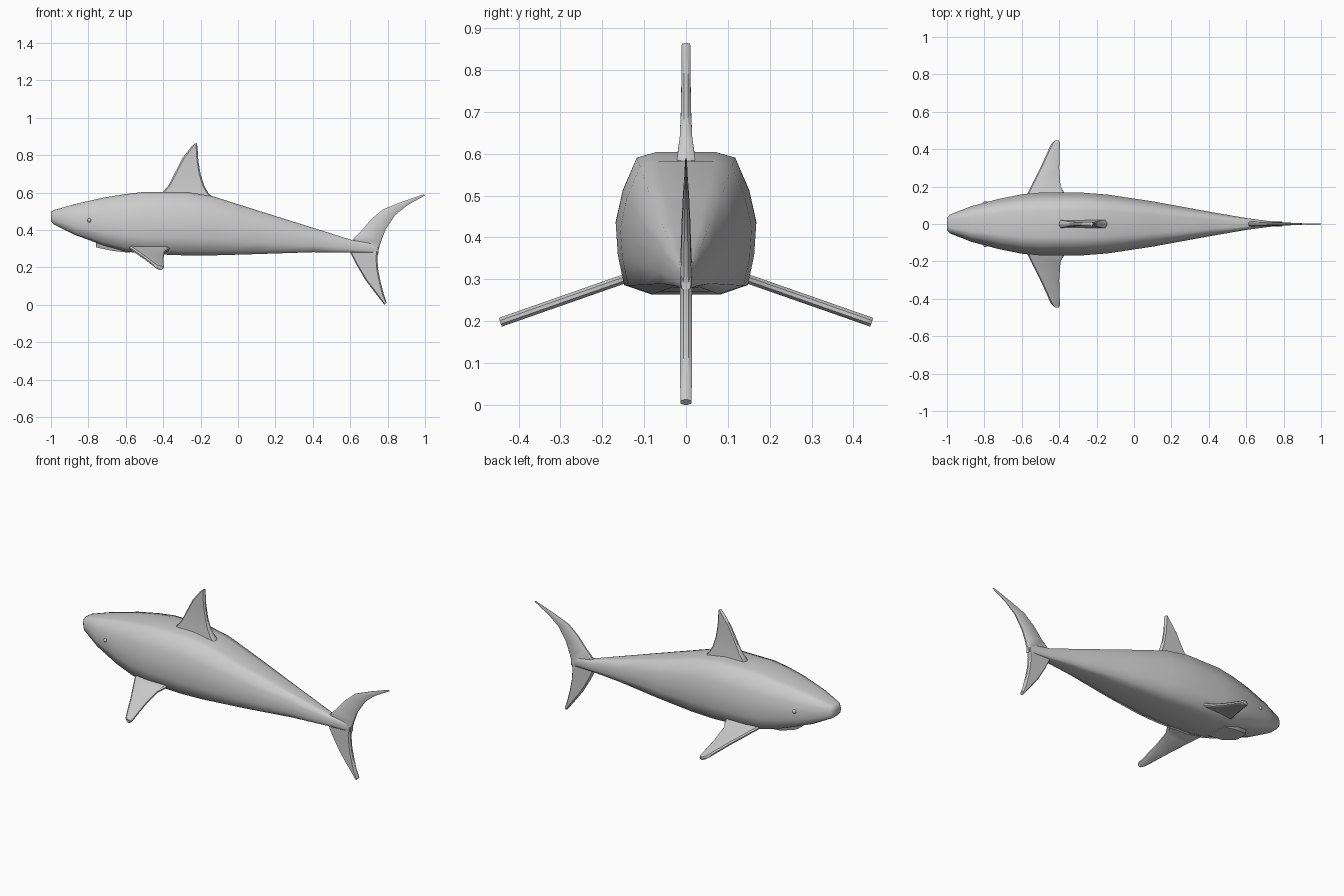
import bpy, bmesh
from mathutils import Vector

if "Cube" in bpy.data.objects:
    bpy.data.objects.remove(bpy.data.objects["Cube"])


def loft(name, rings, angle=0.7, mirror=False):
    """Skin a list of closed rings with equal point counts and cap the ends."""
    bm = bmesh.new()
    loops = [[bm.verts.new(p) for p in ring] for ring in rings]
    n = len(loops[0])
    for a, b in zip(loops, loops[1:]):
        for i in range(n):
            j = (i + 1) % n
            bm.faces.new((a[i], a[j], b[j], b[i]))
    bm.faces.new(loops[0])
    bm.faces.new(loops[-1][::-1])
    bmesh.ops.recalc_face_normals(bm, faces=bm.faces)
    mesh = bpy.data.meshes.new(name)
    bm.to_mesh(mesh)
    bm.free()
    ob = bpy.data.objects.new(name, mesh)
    bpy.context.collection.objects.link(ob)
    bpy.ops.object.select_all(action='DESELECT')
    bpy.context.view_layer.objects.active = ob
    ob.select_set(True)
    bpy.ops.object.shade_smooth_by_angle(angle=angle)
    if mirror:
        mod = ob.modifiers.new("mirror", 'MIRROR')
        mod.use_axis = (False, True, False)
    return ob


def blade(lead, trail, t, normal):
    """Six-point fin section with narrow chamfered edges."""
    lead, trail, nrm = Vector(lead), Vector(trail), Vector(normal).normalized()
    d = trail - lead
    inset = d.normalized() * min(0.008, d.length * 0.25)
    a, b = lead + inset, trail - inset
    return [lead + nrm * t * .4, a + nrm * t, b + nrm * t, trail + nrm * t * .4,
            trail - nrm * t * .4, b - nrm * t, a - nrm * t, lead - nrm * t * .4]


# Body: x, top, bottom, half width
stations = [(-1.0, .497, .448, .032), (-.985, .506, .43, .05), (-.87, .539, .373, .095),
            (-.72, .573, .318, .135), (-.6, .592, .285, .159), (-.5, .604, .272, .168),
            (-.28, .604, .264, .168), (-.14, .582, .264, .157), (.1, .506, .271, .121),
            (.4, .412, .281, .066), (.61, .346, .28, .03), (.75, .325, .275, .012)]
half = [(.42, 1), (.7, .92), (.9, .45), (1, 0), (.97, -.45), (.88, -.87), (.5, -1)]
section = half + [(-y, z) for y, z in reversed(half)]
loft("body", [[(x, y * w, (top + bot) / 2 + z * (top - bot) / 2) for y, z in section]
              for x, top, bot, w in stations], angle=1.2)

# Dorsal fin
dorsal = [((-.40, .565), (-.13, .565), .024), ((-.40, .605), (-.16, .60), .02),
          ((-.37, .64), (-.182, .64), .015), ((-.335, .71), (-.20, .70), .012),
          ((-.295, .787), (-.212, .77), .011), ((-.25, .845), (-.216, .835), .011),
          ((-.232, .862), (-.22, .864), .010)]
loft("dorsal_fin", [blade((a[0], 0, a[1]), (b[0], 0, b[1]), t, (0, 1, 0))
                    for a, b, t in dorsal])

# Tail fin, from upper tip to lower tip
tail = [((.99, .59), (1, .585), .002), ((.88, .552), (.905, .532), .004),
        ((.775, .51), (.84, .48), .007), ((.71, .455), (.79, .405), .010),
        ((.655, .39), (.765, .34), .012), ((.61, .345), (.75, .29), .014),
        ((.60, .28), (.745, .25), .014), ((.63, .22), (.75, .185), .014),
        ((.68, .135), (.762, .125), .014), ((.74, .055), (.78, .055), .014),
        ((.783, .0), (.795, .012), .013)]
loft("tail_fin", [blade((a[0], 0, a[1]), (b[0], 0, b[1]), t, (0, 1, 0))
                  for a, b, t in tail])

# Pectoral fins: y, leading x, trailing x
pectoral = [(.10, -.60, -.355), (.16, -.57, -.37), (.2, -.55, -.393), (.3, -.50, -.40),
            (.4, -.455, -.397), (.43, -.44, -.395), (.444, -.422, -.402)]
loft("pectoral_fins", [blade((l, y, .30 - .35 * (y - .15)), (r, y, .30 - .35 * (y - .15)),
                             .011, (0, .35, 1)) for y, l, r in pectoral], mirror=True)

# Lower jaw: x, top, bottom, half width
jaw = [(-.76, .345, .308, .04), (-.745, .345, .304, .06), (-.67, .33, .288, .085),
       (-.58, .31, .278, .08)]
loft("lower_jaw", [[(x, -w, t), (x, -w * .8, b), (x, w * .8, b), (x, w, t)]
                   for x, t, b, w in jaw])

# Eyes
for side, name in ((-1, "eye_right"), (1, "eye_left")):
    bpy.ops.mesh.primitive_uv_sphere_add(segments=12, ring_count=8, radius=.011,
                                         location=(-.795, side * .113, .452))
    bpy.context.object.name = name
    bpy.ops.object.shade_smooth()
